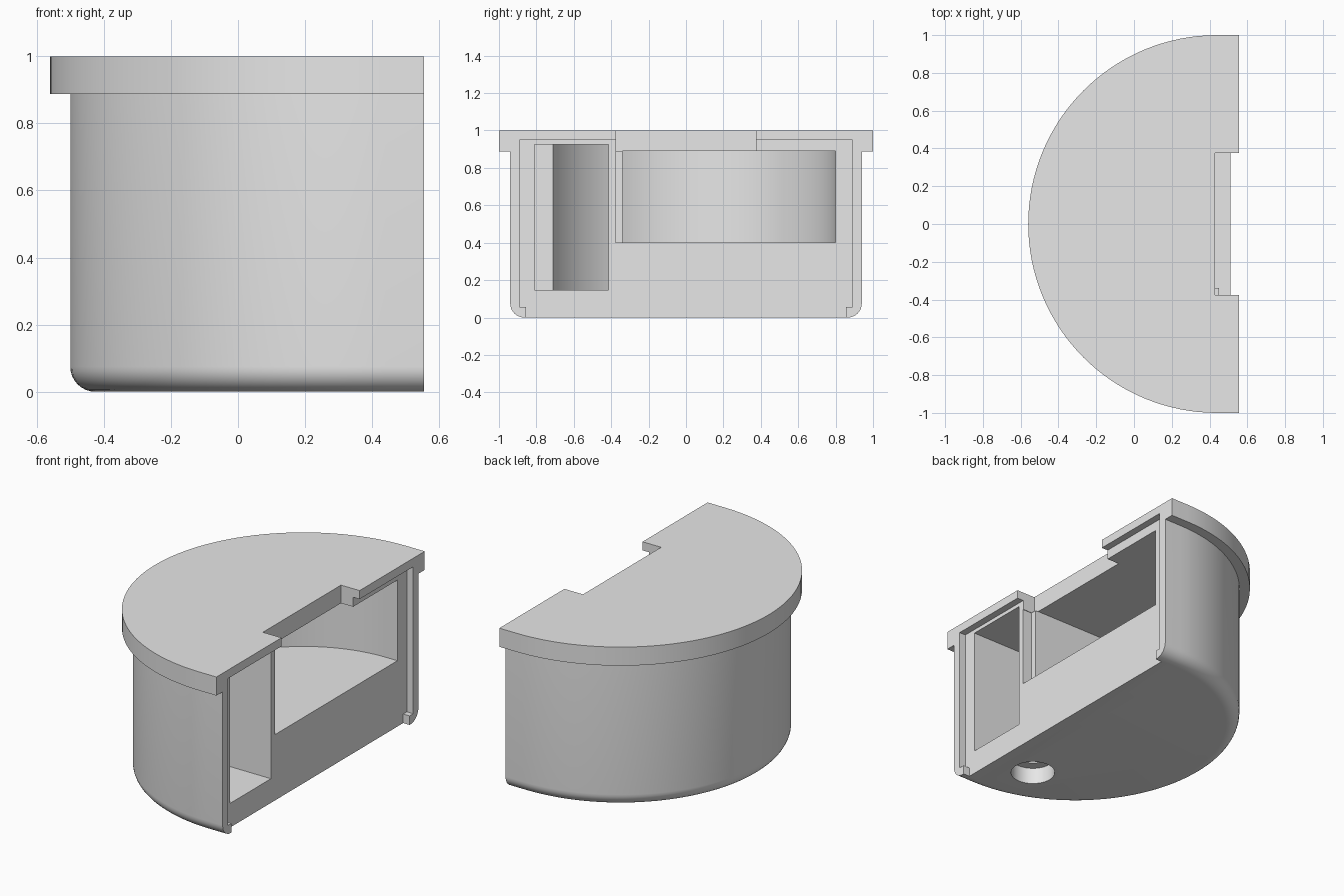
import bpy, bmesh, math

cube = bpy.data.objects.get("Cube")
if cube:
    bpy.data.objects.remove(cube, do_unlink=True)

CX = 0.44      # axis of the round side
FACE = 0.555   # plane of the open side
OUT = 0.7      # beyond the open side, for cutters

grey = bpy.data.materials.new("light grey plastic")
grey.use_nodes = True
grey.diffuse_color = (0.8, 0.8, 0.8, 1)
grey.node_tree.nodes["Principled BSDF"].inputs["Base Color"].default_value = (0.8, 0.8, 0.8, 1)


def arc(r, y0, y1, n=64):
    """Points on the rounded side between two y values."""
    a0, a1 = (math.pi - math.asin(y / r) for y in (y0, y1))
    angles = [a0 + (a1 - a0) * i / n for i in range(n + 1)]
    return [(CX + r * math.cos(a), r * math.sin(a)) for a in angles]


def finish(name, bm):
    bmesh.ops.recalc_face_normals(bm, faces=bm.faces)
    mesh = bpy.data.meshes.new(name)
    bm.to_mesh(mesh)
    bm.free()
    mesh.materials.append(grey)
    obj = bpy.data.objects.new(name, mesh)
    bpy.context.collection.objects.link(obj)
    return obj


def prism(name, outline, lo, hi, along_x=False):
    """Extrude an outline (xy along z, or yz along x)."""
    bm = bmesh.new()
    place = (lambda p, h: (h, *p)) if along_x else (lambda p, h: (*p, h))
    low = [bm.verts.new(place(p, lo)) for p in outline]
    high = [bm.verts.new(place(p, hi)) for p in outline]
    bm.faces.new(low)
    bm.faces.new(high)
    for i in range(len(low)):
        j = (i + 1) % len(low)
        bm.faces.new((low[i], low[j], high[j], high[i]))
    return finish(name, bm)


def circle(x, y, r, n=40):
    turns = [math.tau * i / n for i in range(n)]
    return [(x + r * math.cos(a), y + r * math.sin(a)) for a in turns]


# Half-round housing: rounded bottom edge, straight wall, wider rim
fillet = 0.075
rings = []
for i in range(9):
    a = i / 8 * math.pi / 2
    rings.append((0.94 - fillet + fillet * math.sin(a), fillet - fillet * math.cos(a)))
rings += [(0.94, 0.887), (1, 0.887), (1, 1)]

bm = bmesh.new()
loops = []
for r, z in rings:
    outline = [(FACE, -r)] + arc(r, -r, r) + [(FACE, r)]
    loops.append([bm.verts.new((x, y, z)) for x, y in outline])
for a, b in zip(loops, loops[1:]):
    for i in range(len(a) - 1):
        bm.faces.new((a[i], a[i + 1], b[i + 1], b[i]))
bm.faces.new(loops[0])
bm.faces.new(loops[-1])
bm.faces.new([l[0] for l in loops] + [l[-1] for l in reversed(loops)])
housing = finish("housing", bm)

# Recessed mating face inside the projecting lip
half = [(0.855, -0.1), (0.855, 0.055), (0.89, 0.055), (0.89, 0.948)]
recess = half + [(-y, z) for y, z in reversed(half)]

# Large half-round compartment with a stepped divider
large = [(OUT, -0.378), (0.45, -0.378), (0.45, -0.34)]
large += arc(0.8, -0.34, 0.8) + [(OUT, 0.8)]

# Narrow compartment with a flat shoulder
curved = arc(0.8, -0.71, -0.415, 24)
shoulder = curved[0][0]
narrow = [(OUT, -0.81), (shoulder, -0.81)] + curved + [(OUT, -0.415)]

# Notch in the top plate
notch = [(0.43, -0.375), (OUT, -0.375), (OUT, 0.375), (0.43, 0.375)]

cutters = [
    prism("face_recess", recess, 0.512, OUT, along_x=True),
    prism("large_compartment", large, 0.4, 0.89),
    prism("narrow_compartment", narrow, 0.147, 0.925),
    prism("top_notch", notch, 0.889, 1.2),
    prism("screw_counterbore", circle(0.26, -0.59, 0.125), -0.1, 0.1),
    prism("screw_hole", circle(0.26, -0.59, 0.065), 0.05, 0.3),
]

bpy.ops.object.select_all(action="DESELECT")
bpy.context.view_layer.objects.active = housing
housing.select_set(True)
for cutter in cutters:
    cutter.hide_render = True
    mod = housing.modifiers.new(cutter.name, "BOOLEAN")
    mod.operation = "DIFFERENCE"
    mod.solver = "EXACT"
    mod.object = cutter
    bpy.ops.object.modifier_apply(modifier=mod.name)
    bpy.data.objects.remove(cutter, do_unlink=True)

bpy.ops.object.shade_smooth_by_angle(angle=math.radians(30))
